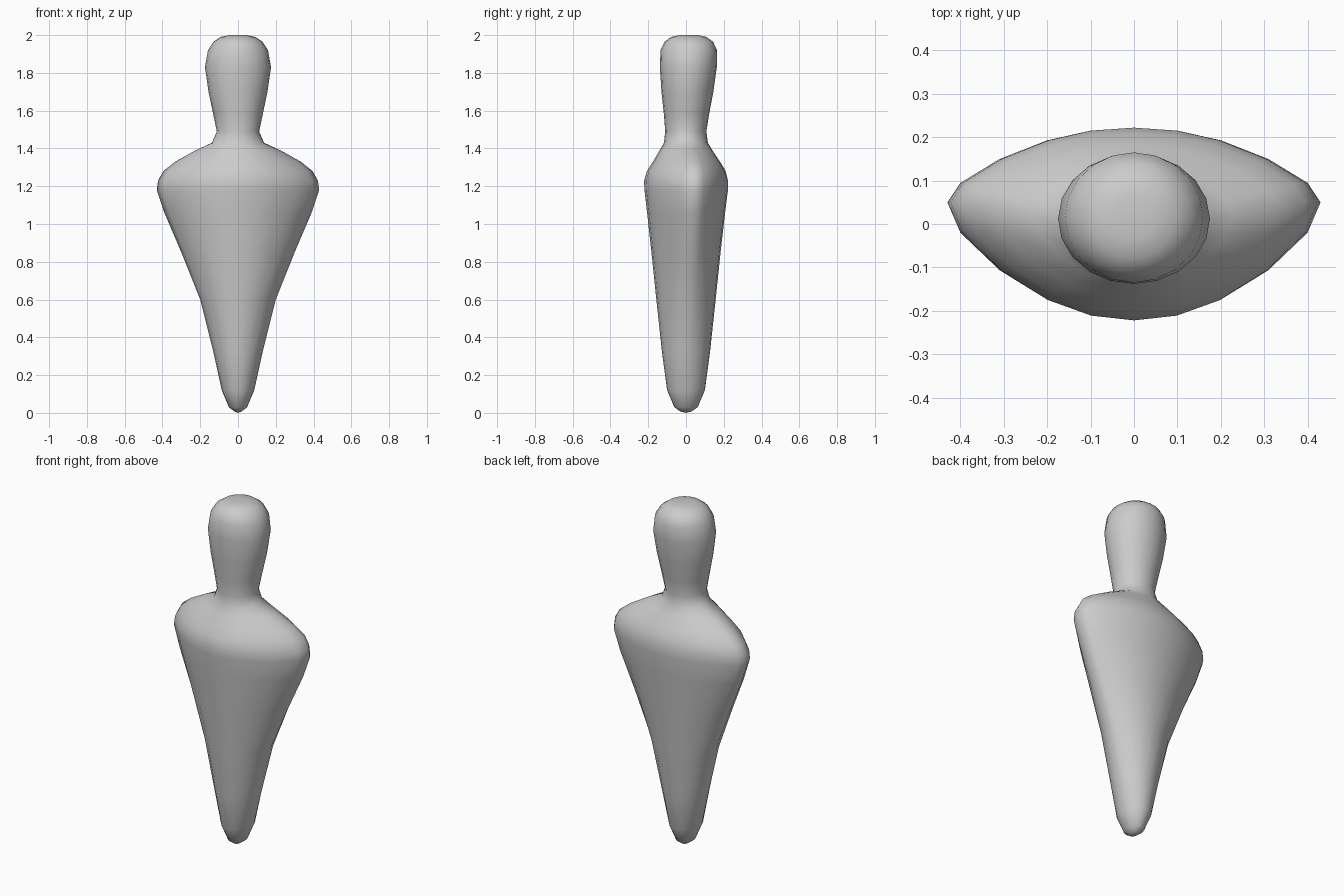
import bpy, bmesh, math

# Body rings: z, half width, front y, back y, side-tip y, lens amount (0 = ellipse)
RINGS = [
    (0.008, 0.020, -0.030, 0.030, 0.000, 0.0),
    (0.030, 0.048, -0.062, 0.062, 0.000, 0.0),
    (0.120, 0.086, -0.100, 0.100, 0.000, 0.1),
    (0.320, 0.130, -0.127, 0.127, 0.005, 0.2),
    (0.600, 0.200, -0.157, 0.157, 0.015, 0.4),
    (0.850, 0.300, -0.183, 0.183, 0.030, 0.7),
    (1.060, 0.390, -0.206, 0.207, 0.045, 0.9),
    (1.180, 0.430, -0.220, 0.222, 0.050, 1.0),
    (1.230, 0.423, -0.222, 0.222, 0.050, 1.0),
    (1.280, 0.395, -0.207, 0.210, 0.050, 1.0),
    (1.330, 0.332, -0.175, 0.180, 0.040, 0.9),
    (1.390, 0.225, -0.140, 0.140, 0.020, 0.6),
    (1.430, 0.138, -0.117, 0.116, 0.005, 0.2),
    (1.490, 0.112, -0.110, 0.108, 0.000, 0.0),
    (1.580, 0.131, -0.117, 0.122, 0.003, 0.0),
    (1.700, 0.156, -0.130, 0.145, 0.008, 0.0),
    (1.830, 0.175, -0.138, 0.163, 0.012, 0.0),
    (1.920, 0.159, -0.135, 0.165, 0.015, 0.0),
    (1.965, 0.130, -0.113, 0.143, 0.015, 0.0),
    (1.990, 0.093, -0.080, 0.108, 0.015, 0.0),
    (2.000, 0.045, -0.035, 0.065, 0.015, 0.0),
]

# Lens-shaped quarter section, from side tip to front/back centre
LENS = [(1.0, 0.0), (0.93, 0.26), (0.72, 0.58), (0.465, 0.83), (0.233, 0.96), (0.0, 1.0)]


def section_point(i, ring):
    z, w, front, back, mid, lens = ring
    quarter, k = divmod(i, 5)
    if quarter % 2:
        k = 5 - k
    a = math.radians(18 * k)
    px = math.cos(a) * (1 - lens) + LENS[k][0] * lens
    py = math.sin(a) * (1 - lens) + LENS[k][1] * lens
    x = w * px * (1 if quarter in (0, 3) else -1)
    y = mid + py * ((back if quarter < 2 else front) - mid)
    return (x, y, z)


# Figurine: one skin lofted through the rings, capped at both ends
bm = bmesh.new()
loops = [[bm.verts.new(section_point(i, r)) for i in range(20)] for r in RINGS]
for lower, upper in zip(loops, loops[1:]):
    for i in range(20):
        j = (i + 1) % 20
        bm.faces.new((lower[i], lower[j], upper[j], upper[i]))
bottom = bm.verts.new((0, 0, 0))
top = bm.verts.new((0, 0.015, 2.0))
for i in range(20):
    j = (i + 1) % 20
    bm.faces.new((bottom, loops[0][j], loops[0][i]))
    bm.faces.new((top, loops[-1][i], loops[-1][j]))
bmesh.ops.recalc_face_normals(bm, faces=bm.faces)
for f in bm.faces:
    f.smooth = True
mesh = bpy.data.meshes.new("figurine_body")
bm.to_mesh(mesh)
bm.free()
obj = bpy.data.objects.new("figurine_body", mesh)
bpy.context.collection.objects.link(obj)
